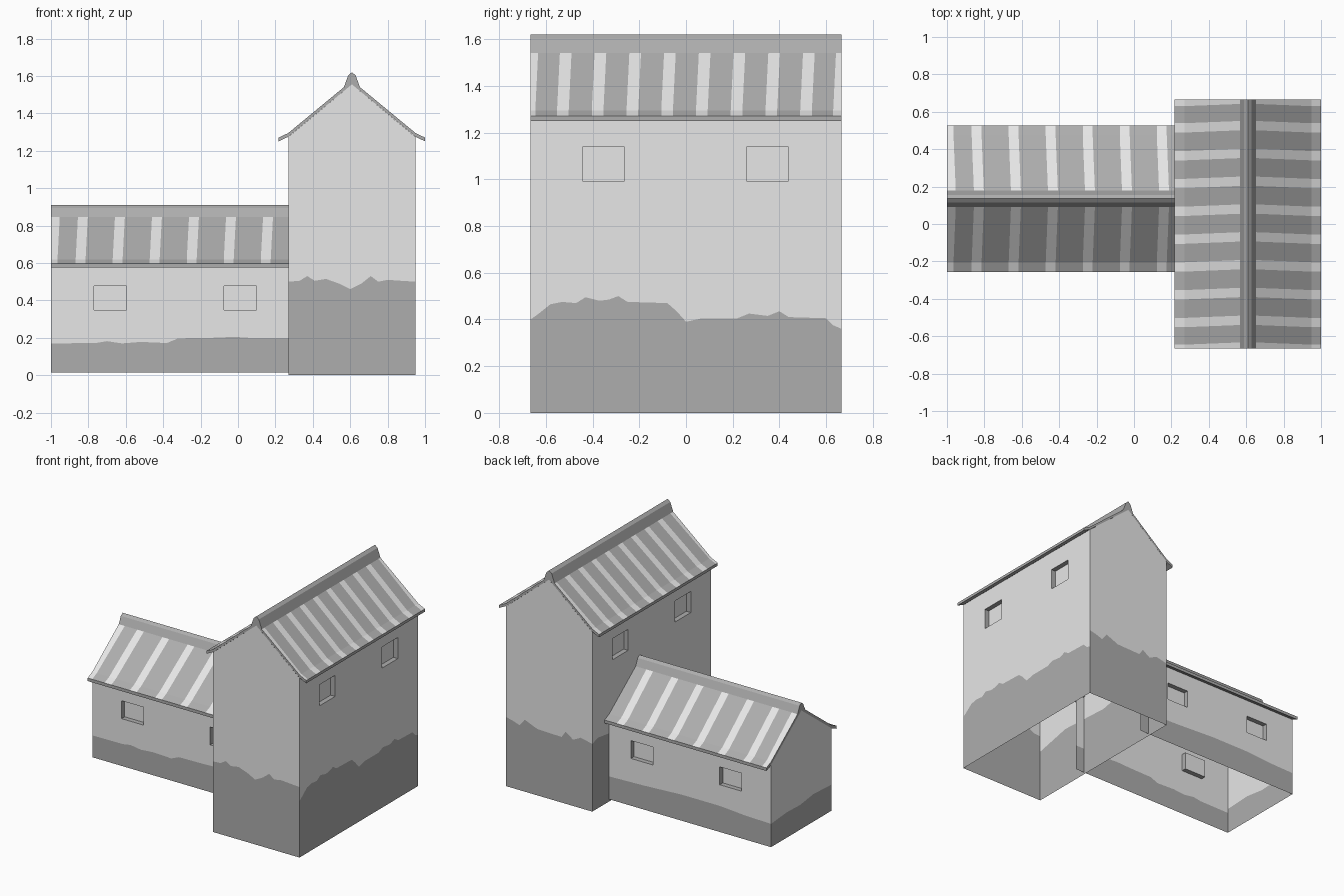
import bpy, bmesh
from mathutils import Vector

if "Cube" in bpy.data.objects:
    bpy.data.objects.remove(bpy.data.objects["Cube"])


def material(name, v):
    m = bpy.data.materials.new(name)
    m.diffuse_color = (v, v, v, 1)
    m.use_nodes = True
    m.node_tree.nodes["Principled BSDF"].inputs["Base Color"].default_value = m.diffuse_color
    return m


LIGHT = material("pale plaster and tiles", 0.80)
DARK = material("dark stone and tiles", 0.42)


def finish(bm, name):
    bmesh.ops.remove_doubles(bm, verts=bm.verts, dist=1e-5)
    me = bpy.data.meshes.new(name)
    bm.to_mesh(me)
    bm.free()
    me.materials.append(LIGHT)
    me.materials.append(DARK)
    ob = bpy.data.objects.new(name, me)
    bpy.context.collection.objects.link(ob)
    return ob


def quad(bm, pts, mat, toward):
    f = bm.faces.new([bm.verts.new(p) for p in pts])
    f.material_index = mat
    f.normal_update()
    if f.normal.dot(Vector(toward)) < 0:
        f.normal_flip()


def lerp(pts, u):
    """Height of a broken line at u."""
    for (a, za), (b, zb) in zip(pts, pts[1:]):
        if u <= b + 1e-6:
            return za + (zb - za) * (u - a) / (b - a)
    return pts[-1][1]


def wall(bm, axis, c, out, base, top, stain, windows=(), wz=None):
    """Wall along an axis at offset c: stained foot, plaster above, window niches."""
    def P(u, z, d=0.0):
        w = c - out * d
        return (u, w, z) if axis == 'x' else (w, u, z)

    N = (0, out, 0) if axis == 'x' else (out, 0, 0)
    U = Vector((1, 0, 0)) if axis == 'x' else Vector((0, 1, 0))
    cuts = {p[0] for p in top} | {p[0] for p in stain}
    for w in windows:
        cuts |= set(w)
    us = sorted(cuts)

    def rows(u):
        mid = list(wz) if windows else []
        return [base, lerp(stain, u)] + mid + [lerp(top, u)]

    for a, b in zip(us, us[1:]):
        ra, rb = rows(a), rows(b)
        for i in range(len(ra) - 1):
            m = (a + b) / 2
            if i == 2 and any(w[0] < m < w[1] for w in windows):
                continue
            quad(bm, [P(a, ra[i]), P(b, rb[i]), P(b, rb[i + 1]), P(a, ra[i + 1])],
                 1 if i == 0 else 0, N)
    # window niches: reveals and pane
    D = 0.035
    for a, b in windows:
        l, h = wz
        quad(bm, [P(a, l, D), P(b, l, D), P(b, h, D), P(a, h, D)], 0, N)
        quad(bm, [P(a, l), P(a, h), P(a, h, D), P(a, l, D)], 1, U)
        quad(bm, [P(b, l), P(b, h), P(b, h, D), P(b, l, D)], 1, -U)
        quad(bm, [P(a, l), P(b, l), P(b, l, D), P(a, l, D)], 1, (0, 0, 1))
        quad(bm, [P(a, h), P(b, h), P(b, h, D), P(a, h, D)], 1, (0, 0, -1))


def roof(name, axis, c, z_top, z_under, start, end, stripes):
    """Closed gabled roof with ridge cap; pale tile stripes on the slopes."""
    ds = [0.392, 0.34, 0.043, 0.02]
    upper = [(-d, z) for d, z in zip(ds, z_top)] + [(0, z_top[4])]
    upper += [(d, z) for d, z in reversed(list(zip(ds, z_top)))]
    under = [(0.392, z_under[0]), (0.34, z_under[1]), (0, z_under[2]),
             (-0.34, z_under[1]), (-0.392, z_under[0])]
    prof = upper + under
    n = len(prof)
    st = sorted({start, end} | {s for p in stripes for s in p})
    bm = bmesh.new()
    rings = []
    for s in st:
        ring = []
        for i, (d, z) in enumerate(prof):
            # stripes lean a little towards the ridge
            t = s + (0.012 if i in (2, 6) and s not in (start, end) else 0)
            ring.append(bm.verts.new((t, c + d, z) if axis == 'x' else (c + d, t, z)))
        rings.append(ring)
    for k in range(len(st) - 1):
        m = (st[k] + st[k + 1]) / 2
        pale = any(a < m < b for a, b in stripes)
        for i in range(n):
            j = (i + 1) % n
            f = bm.faces.new((rings[k][i], rings[k][j], rings[k + 1][j], rings[k + 1][i]))
            f.material_index = 0 if pale and i in (0, 1, 6, 7) else 1
    for r in (rings[0], rings[-1]):
        bm.faces.new(r).material_index = 1
    bmesh.ops.recalc_face_normals(bm, faces=bm.faces)
    return finish(bm, name)


# tall house walls
bm = bmesh.new()
X0, X1, Y = 0.27, 0.948, 0.665
XC = (X0 + X1) / 2
gable = [(X0, 1.275), (XC, 1.555), (X1, 1.275)]
eave = [(-Y, 1.275), (Y, 1.275)]
wins, wz = [(-0.44, -0.265), (0.262, 0.437)], (0.99, 1.14)
front_stain = [(X0, .50), (.33, .505), (.37, .53), (.41, .505), (.47, .515), (.54, .49),
               (.60, .46), (.66, .49), (.71, .53), (.75, .50), (.80, .51), (.87, .505), (X1, .50)]
back_stain = [(X0, .48), (.36, .50), (.42, .47), (.48, .51), (.51, .465), (.70, .47),
              (.80, .51), (.84, .46), (.90, .48), (X1, .49)]
side_stain = [(-Y, .40), (-.63, .425), (-.58, .465), (-.53, .475), (-.47, .47), (-.43, .495),
              (-.37, .48), (-.33, .485), (-.29, .50), (-.25, .475), (-.08, .47), (-.04, .435),
              (0, .39), (.07, .405), (.22, .405), (.27, .425), (.35, .415), (.40, .435),
              (.44, .41), (.60, .405), (.63, .375), (Y, .36)]
left_stain = [(-Y, .38), (-.4, .44), (0, .42), (.2, .46), (.45, .48), (.6, .50), (Y, .48)]
wall(bm, 'x', -Y, -1, 0, gable, front_stain)
wall(bm, 'x', Y, 1, 0, gable, back_stain)
wall(bm, 'y', X1, 1, 0, eave, side_stain, wins, wz)
wall(bm, 'y', X0, -1, 0, eave, left_stain, wins, wz)
finish(bm, "tall_house_walls")

# low house walls, running slightly into the tall house
bm = bmesh.new()
YC, B, XE = 0.135, 0.015, 0.34
ya, yb = YC - 0.34, YC + 0.34
eave = [(-1, 0.598), (XE, 0.598)]
wins, wz = [(-0.77, -0.597), (-0.075, 0.10)], (0.35, 0.477)
long_stain = [(-1, .17), (-.76, .172), (-.70, .182), (-.62, .17), (-.52, .178), (-.38, .172),
              (-.32, .197), (-.14, .20), (-.02, .205), (.06, .20), (XE, .20)]
rear_stain = [(-1, .18), (-.8, .185), (-.6, .20), (-.3, .20), (0, .185), (XE, .175)]
wall(bm, 'x', ya, -1, B, eave, long_stain, wins, wz)
wall(bm, 'x', yb, 1, B, eave, rear_stain, wins, wz)
wall(bm, 'y', -1, -1, B, [(ya, .598), (YC, .855), (yb, .598)],
     [(ya, .20), (0, .21), (.15, .19), (.3, .195), (yb, .18)])
finish(bm, "low_house_walls")

# roofs
tall_stripes = [(-Y, -0.645)]
tall_stripes += [(-0.552 + 0.1487 * k, -0.502 + 0.1487 * k) for k in range(8)]
tall_stripes += [(0.63, Y)]
roof("tall_house_roof", 'y', XC, [1.27, 1.295, 1.54, 1.603, 1.62],
     [1.25, 1.275, 1.555], -Y, Y, tall_stripes)
low_stripes = [(-1, -0.965)]
low_stripes += [(-0.868 + 0.198 * k, -0.815 + 0.198 * k) for k in range(6)]
roof("low_house_roof", 'x', YC, [0.597, 0.62, 0.845, 0.895, 0.91],
     [0.575, 0.598, 0.855], -1, XE, low_stripes)
